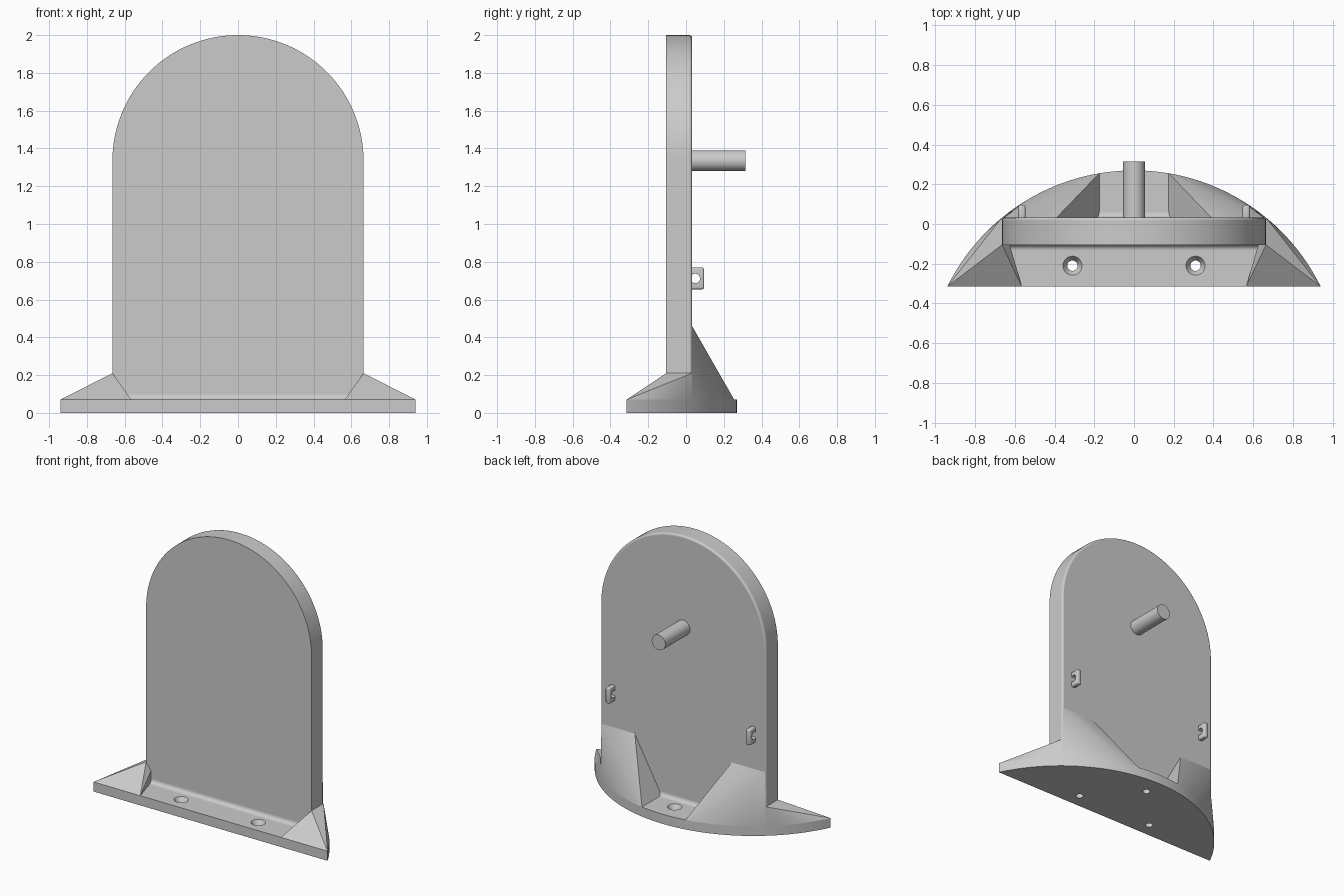
import bpy, bmesh, math
from mathutils import Vector, Matrix

if "Cube" in bpy.data.objects:
    bpy.data.objects.remove(bpy.data.objects["Cube"])

R, CY = 1.048, -0.778          # arc of the base outline
FRONT, BACK = -0.105, 0.032    # faces of the upright panel
W, T = 0.665, 0.07             # panel half width, base thickness


def arc_y(x):
    return CY + math.sqrt(R * R - x * x)


def arc(x0, x1, n):
    a0, a1 = math.asin(x0 / R), math.asin(x1 / R)
    angles = [a0 + (a1 - a0) * i / n for i in range(n + 1)]
    return [(R * math.sin(a), CY + R * math.cos(a)) for a in angles]


def finish(name, bm, smooth=True):
    bmesh.ops.recalc_face_normals(bm, faces=bm.faces)
    me = bpy.data.meshes.new(name)
    bm.to_mesh(me)
    bm.free()
    ob = bpy.data.objects.new(name, me)
    bpy.context.collection.objects.link(ob)
    if smooth:
        bpy.ops.object.select_all(action='DESELECT')
        ob.select_set(True)
        bpy.context.view_layer.objects.active = ob
        bpy.ops.object.shade_smooth_by_angle(angle=math.radians(30))
    return ob


def extrude(name, pts, vec):
    bm = bmesh.new()
    face = bm.faces.new([bm.verts.new(p) for p in pts])
    ext = bmesh.ops.extrude_face_region(bm, geom=[face])
    moved = [g for g in ext['geom'] if isinstance(g, bmesh.types.BMVert)]
    bmesh.ops.translate(bm, verts=moved, vec=Vector(vec))
    return finish(name, bm)


def hull(name, pts):
    bm = bmesh.new()
    for p in pts:
        bm.verts.new(p)
    bmesh.ops.convex_hull(bm, input=bm.verts)
    return finish(name, bm)


def cone(bm, r1, r2, depth, loc, rot=Matrix(), n=32):
    bmesh.ops.create_cone(bm, cap_ends=True, segments=n, radius1=r1, radius2=r2,
                          depth=depth, matrix=Matrix.Translation(loc) @ rot)


def cut(ob, cutter):
    mod = ob.modifiers.new('cut', 'BOOLEAN')
    mod.operation, mod.object, mod.solver = 'DIFFERENCE', cutter, 'EXACT'
    cutter.hide_render = True
    cutter.hide_set(True)


# base plate with countersunk screw holes
half = math.sqrt(R * R - (-0.315 - CY) ** 2)
base = extrude('base', [(x, y, 0) for x, y in arc(-half, half, 80)], (0, 0, T))
for i, (x, y) in enumerate([(-0.31, -0.21), (0.31, -0.21), (0, 0.13)]):
    bm = bmesh.new()
    cone(bm, 0.026, 0.026, 0.3, (x, y, 0))
    cut(base, finish(f'screw_hole_cutter_{i}', bm, False))
    bm = bmesh.new()
    cone(bm, 0.026, 0.07, 0.07, (x, y, 0.07))
    cut(base, finish(f'countersink_cutter_{i}', bm, False))

# upright panel with a round top and a softened back edge
outline = [(W, 0.02)] + [(W * math.cos(math.pi * i / 64), 1.335 + W * math.sin(math.pi * i / 64))
                         for i in range(65)] + [(-W, 0.02)]
panel = extrude('panel', [(x, FRONT, z) for x, z in outline], (0, BACK - FRONT, 0))
bm = bmesh.new()
bm.from_mesh(panel.data)
rim = [e for e in bm.edges if all(abs(v.co.y - BACK) < 1e-4 for v in e.verts)
       and max(v.co.z for v in e.verts) > 0.1]
bmesh.ops.bevel(bm, geom=rim, offset=0.013, segments=3, profile=0.5, affect='EDGES')
bm.to_mesh(panel.data)
bm.free()

# peg on the back
bm = bmesh.new()
cone(bm, 0.055, 0.055, 0.315, (0, 0.1575, 1.335), Matrix.Rotation(math.pi / 2, 4, 'X'), 48)
finish('peg', bm)

for s, side in ((1, 'right'), (-1, 'left')):
    # rear gusset
    xb = math.sqrt(R * R - (BACK - CY) ** 2)
    pts = [(s * x, y, T) for x, y in arc(0.175, xb, 24)]
    pts += [(s * 0.39, BACK, 0.46), (s * (W - 0.008), BACK, 0.46), (s * 0.175, BACK, T)]
    hull(f'gusset_{side}', pts)

    # side brace sloping down to the base corner
    pts = [(s * x, y, T) for x, y in arc(xb, half, 16)]
    pts += [(s * W, FRONT, 0.21), (s * W, BACK, 0.21),
            (s * 0.565, -0.315, T), (s * W, FRONT, T)]
    hull(f'brace_{side}', pts)

    # cable eyelet
    bm = bmesh.new()
    bmesh.ops.create_cube(bm, size=1, matrix=Matrix.Translation((s * 0.565, 0.057, 0.712))
                          @ Matrix.Diagonal((0.036, 0.078, 0.115, 1)))
    bmesh.ops.bevel(bm, geom=bm.edges[:], offset=0.01, segments=3, profile=0.5, affect='EDGES')
    eyelet = finish(f'eyelet_{side}', bm)
    bm = bmesh.new()
    cone(bm, 0.025, 0.025, 0.2, (s * 0.565, 0.049, 0.712), Matrix.Rotation(math.pi / 2, 4, 'Y'))
    cut(eyelet, finish(f'eyelet_cutter_{side}', bm, False))

# concave fillets between panel and base
for name, y0, d, w in (('front_fillet', FRONT, -1, W - 0.005), ('back_fillet', BACK, 1, 0.19)):
    r = 0.028
    curve = [(r - r * math.sin(a), r - r * math.cos(a))
             for a in (math.pi / 2 * i / 8 for i in range(9))]
    pts = [(-w, y0, T)] + [(-w, y0 + d * u, T + v) for u, v in curve]
    extrude(name, pts, (2 * w, 0, 0))
